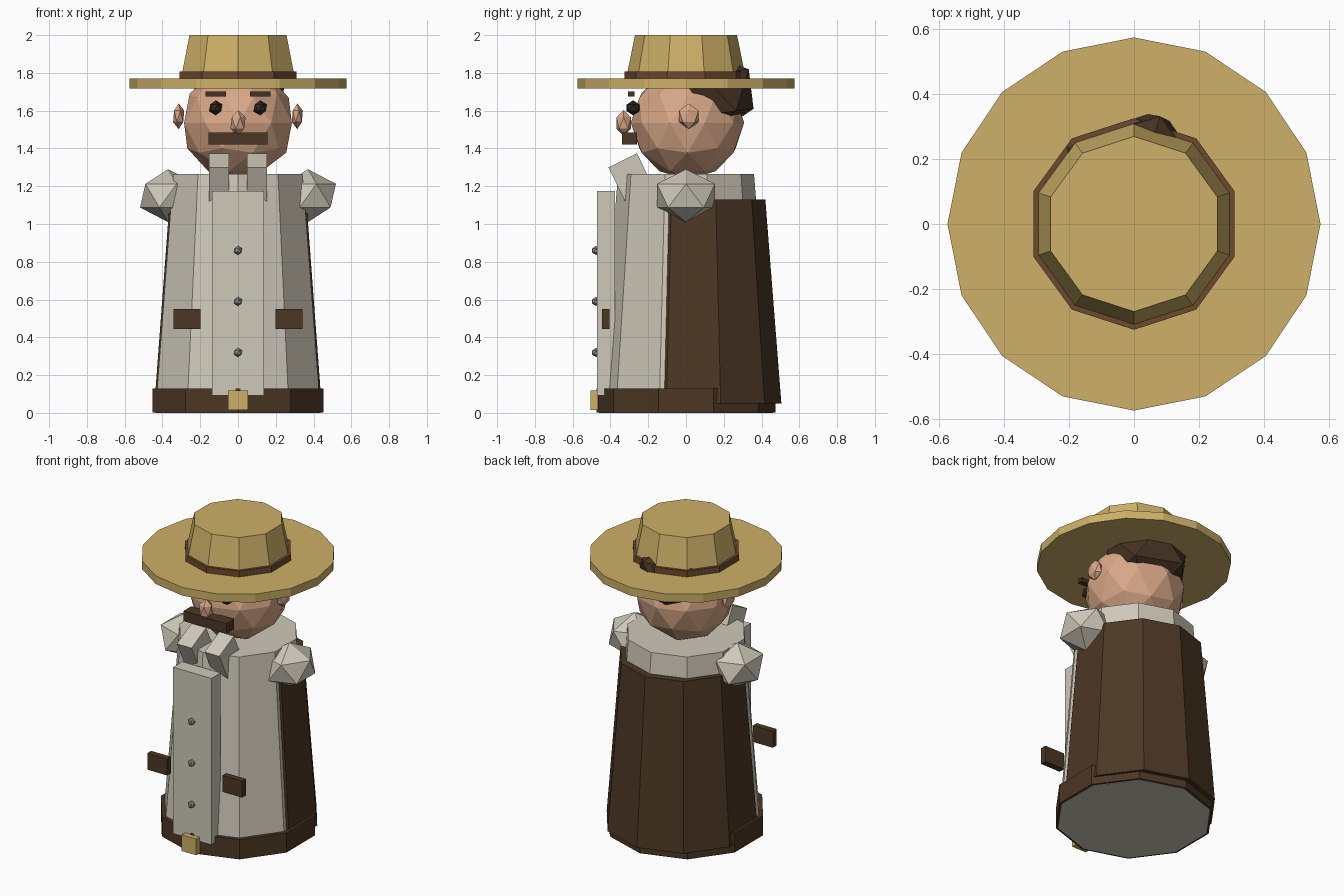
import bpy
import bmesh
from mathutils import Matrix, Vector, Euler

cube = bpy.data.objects.get("Cube")
if cube:
    bpy.data.objects.remove(cube, do_unlink=True)


def material(name, rgb):
    """Flat material from an sRGB colour, stored as linear values."""
    col = [(c / 255 / 12.92) if c < 11 else ((c / 255 + 0.055) / 1.055) ** 2.4 for c in rgb] + [1]
    m = bpy.data.materials.new(name)
    m.use_nodes = True
    m.diffuse_color = col
    m.node_tree.nodes["Principled BSDF"].inputs["Base Color"].default_value = col
    return m


CREAM = material("cream cloth", (207, 201, 186))
BROWN = material("dark brown leather", (76, 55, 37))
HAIR = material("hair brown", (70, 50, 34))
BAND = material("hat band brown", (110, 73, 47))
STRAW = material("straw gold", (205, 176, 104))
SKIN = material("skin", (217, 168, 136))
DARK = material("eye black brown", (48, 37, 29))
GREY = material("button grey", (150, 147, 138))


def finish(name, bm, mat, loc, rot=(0, 0, 0)):
    mesh = bpy.data.meshes.new(name)
    bm.to_mesh(mesh)
    bm.free()
    mesh.materials.append(mat)
    obj = bpy.data.objects.new(name, mesh)
    obj.location = loc
    obj.rotation_euler = rot
    bpy.context.collection.objects.link(obj)
    return obj


def frustum(name, mat, r_low, r_high, z_low, z_high, sides=10, y=0):
    bm = bmesh.new()
    bmesh.ops.create_cone(bm, cap_ends=True, segments=sides, radius1=r_low,
                          radius2=r_high, depth=z_high - z_low)
    return finish(name, bm, mat, (0, y, (z_low + z_high) / 2))


def box(name, mat, loc, size, rot=(0, 0, 0)):
    bm = bmesh.new()
    bmesh.ops.create_cube(bm, size=1)
    bmesh.ops.scale(bm, vec=size, verts=bm.verts)
    return finish(name, bm, mat, loc, rot)


def ball(name, mat, loc, size, detail=1, rot=(0, 0, 0)):
    bm = bmesh.new()
    bmesh.ops.create_icosphere(bm, subdivisions=detail, radius=1)
    bmesh.ops.scale(bm, vec=size, verts=bm.verts)
    return finish(name, bm, mat, loc, rot)


# Robe, hem and cape
frustum("robe", CREAM, 0.46, 0.36, 0, 1.265)
frustum("hem_belt", BROWN, 0.475, 0.475, 0.002, 0.13)
frustum("cape", BROWN, 0.465, 0.38, 0.05, 1.13, y=0.04)

# Front panel with buttons and buckle
box("front_panel", CREAM, (0, -0.423, 0.633), (0.275, 0.095, 1.083))
for i in range(3):
    ball(f"button_{i + 1}", GREY, (0, -0.477, 0.32 + 0.27 * i), (0.024,) * 3)
box("buckle", STRAW, (0, -0.485, 0.067), (0.105, 0.04, 0.105))

# Head, hair and face
ball("head", SKIN, (0, 0.008, 1.535), (0.3,) * 3, detail=2)
ball("hair", HAIR, (0, 0.1, 1.685), (0.29, 0.29, 0.235), rot=(0.12, 0, 0))
ball("nose", SKIN, (0, -0.33, 1.535), (0.045, 0.045, 0.068))
box("moustache", BROWN, (0, -0.3, 1.453), (0.31, 0.08, 0.065))

# Paired parts
for side, s in (("left", 1), ("right", -1)):
    ball(f"{side}_shoulder", CREAM, (s * 0.37, 0, 1.15), (0.166, 0.18, 0.14))
    box(f"{side}_collar", CREAM, (s * 0.1, -0.29, 1.245), (0.106, 0.168, 0.205), (0.46, 0, 0))
    box(f"{side}_pocket", BROWN, (s * 0.27, -0.425, 0.497), (0.143, 0.04, 0.107))
    ball(f"{side}_ear", SKIN, (s * 0.314, 0.015, 1.57), (0.033, 0.06, 0.068))
    ball(f"{side}_eye", DARK, (s * 0.118, -0.28, 1.615), (0.04,) * 3)
    box(f"{side}_eyebrow", HAIR, (s * 0.118, -0.29, 1.688), (0.11, 0.035, 0.025))

# Hat
frustum("hat_brim", STRAW, 0.575, 0.575, 1.717, 1.77, sides=16)
frustum("hat_band", BAND, 0.326, 0.326, 1.76, 1.808)
frustum("hat_crown", STRAW, 0.318, 0.27, 1.765, 2.0)
